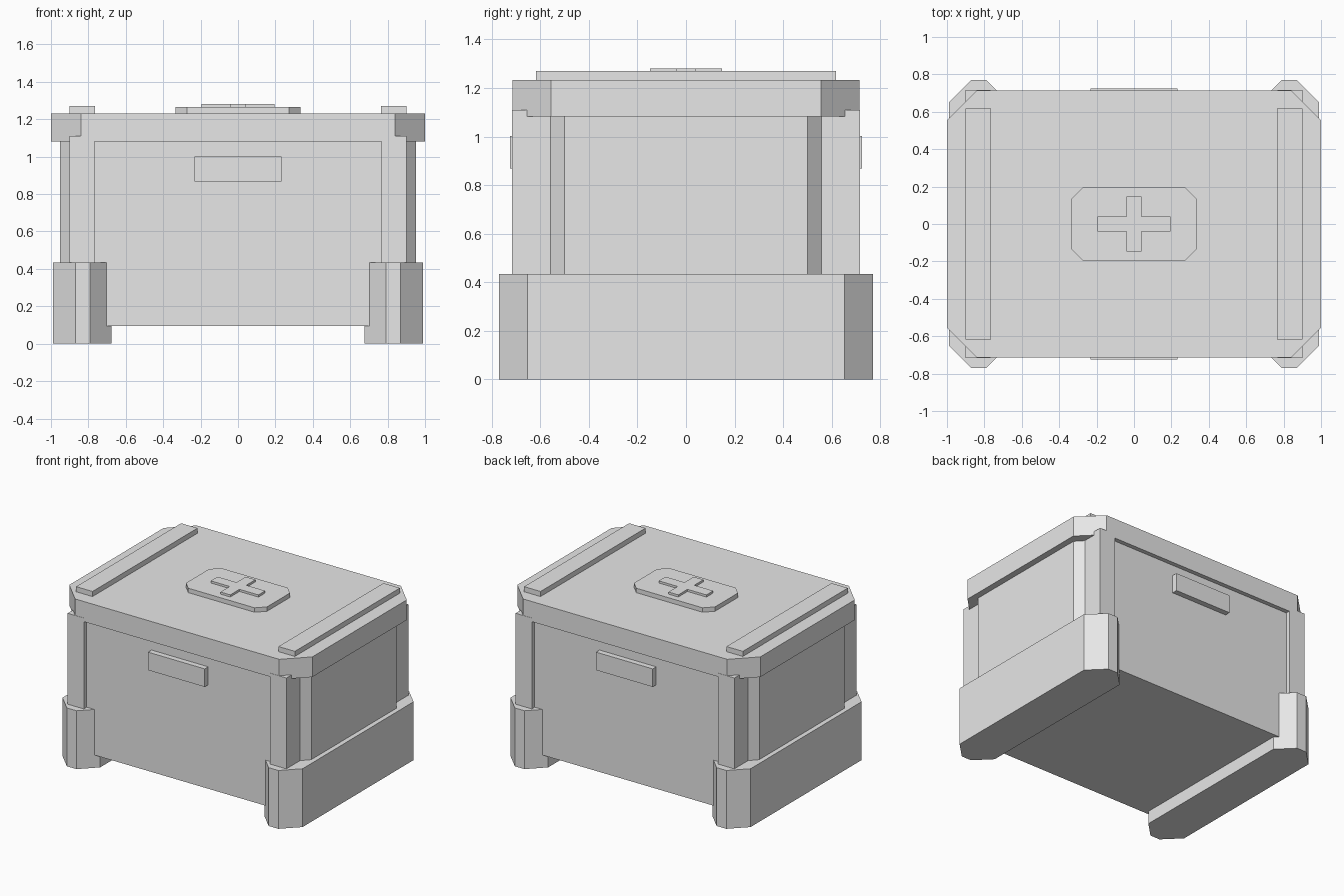
import bpy
import bmesh

cube = bpy.data.objects.get("Cube")
if cube:
    bpy.data.objects.remove(cube, do_unlink=True)

grey = bpy.data.materials.new("light_grey")
grey.use_nodes = True
grey.diffuse_color = (0.8, 0.8, 0.8, 1)
grey.node_tree.nodes["Principled BSDF"].inputs["Base Color"].default_value = (0.8, 0.8, 0.8, 1)


def prism(name, outline, z0, z1):
    """Extrude an outline in plan from z0 up to z1."""
    mesh = bpy.data.meshes.new(name)
    bm = bmesh.new()
    face = bm.faces.new([bm.verts.new((x, y, z0)) for x, y in outline])
    top = bmesh.ops.extrude_face_region(bm, geom=[face])["geom"]
    verts = [v for v in top if isinstance(v, bmesh.types.BMVert)]
    bmesh.ops.translate(bm, verts=verts, vec=(0, 0, z1 - z0))
    bmesh.ops.recalc_face_normals(bm, faces=bm.faces)
    bm.to_mesh(mesh)
    bm.free()
    mesh.materials.append(grey)
    obj = bpy.data.objects.new(name, mesh)
    bpy.context.collection.objects.link(obj)
    return obj


def four_way(quarter):
    """Mirror one quarter of an outline into a closed symmetric loop."""
    back = quarter[::-1]
    return (quarter + [(-x, y) for x, y in back]
            + [(-x, -y) for x, y in quarter] + [(x, -y) for x, y in back])


def chamfered(x, y, c):
    return four_way([(x, y - c), (x - c, y)])


def rectangle(x0, x1, y0, y1):
    return [(x0, y0), (x1, y0), (x1, y1), (x0, y1)]


# Body with bevelled sides, corner posts and recessed front and back
body = four_way([(0.953, 0.5), (0.9, 0.557), (0.9, 0.717), (0.767, 0.717), (0.767, 0.683)])
prism("body", body, 0.095, 1.11)

# Lid
prism("lid", chamfered(1.0, 0.715, 0.16), 1.082, 1.232)

# Base rails and lid strips, one on each side
half_rail = [(0.988, 0.652), (0.87, 0.769), (0.79, 0.769), (0.676, 0.655)]
rail = half_rail + [(x, -y) for x, y in half_rail[::-1]]
for side, s in (("left", 1), ("right", -1)):
    prism(side + "_base_rail", [(s * x, y) for x, y in rail], 0, 0.434)
    prism(side + "_lid_strip", rectangle(s * 0.765, s * 0.9, -0.617, 0.617), 1.22, 1.27)

# Grips on the front and back
for end, s in (("front", -1), ("back", 1)):
    prism(end + "_grip", rectangle(-0.233, 0.233, s * 0.67, s * 0.724), 0.868, 1.002)

# Raised badge with a cross
prism("badge_plate", chamfered(0.333, 0.195, 0.06), 1.22, 1.265)
prism("badge_cross", four_way([(0.196, 0.04), (0.04, 0.04), (0.04, 0.148)]), 1.25, 1.281)
